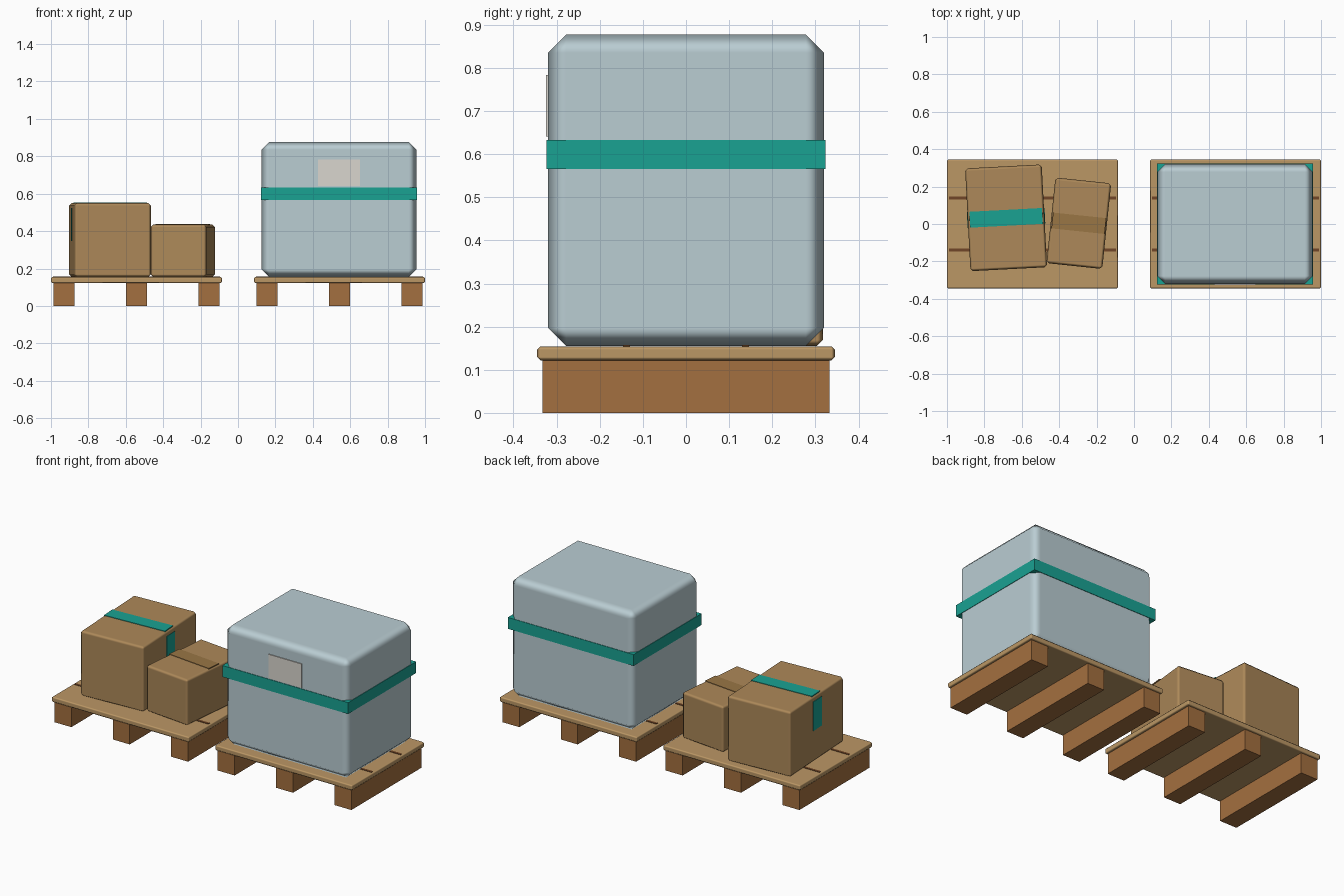
import bpy
from math import radians
from mathutils import Matrix, Vector

if "Cube" in bpy.data.objects:
    bpy.data.objects.remove(bpy.data.objects["Cube"])


def material(name, rgb):
    m = bpy.data.materials.new(name)
    m.diffuse_color = (*rgb, 1)
    m.use_nodes = True
    m.node_tree.nodes["Principled BSDF"].inputs["Base Color"].default_value = m.diffuse_color
    return m


DECK = material("deck_wood", (0.50, 0.31, 0.13))
RUNNER = material("runner_wood", (0.37, 0.16, 0.05))
GROOVE = material("groove_wood", (0.16, 0.06, 0.02))
CARD = material("cardboard", (0.42, 0.25, 0.10))
BROWN = material("brown_tape", (0.32, 0.18, 0.06))
TEAL = material("teal_band", (0.01, 0.36, 0.29))
WRAP = material("wrap", (0.49, 0.61, 0.65))
LABEL = material("label", (0.70, 0.67, 0.62))


def box(name, centre, size, mat, bevel=0, segments=1, turn=None):
    """Box, optionally bevelled and placed by a turn matrix."""
    bpy.ops.mesh.primitive_cube_add(size=1)
    o = bpy.context.object
    o.name = name
    o.data.transform(Matrix.Diagonal((*size, 1)))
    o.matrix_world = (turn or Matrix()) @ Matrix.Translation(Vector(centre))
    o.data.materials.append(mat)
    if bevel:
        o.data.shade_smooth()
        b = o.modifiers.new("bevel", 'BEVEL')
        b.width, b.segments, b.harden_normals = bevel, segments, True
    return o


# Two pallets: deck, three runners, two dark board joints
for side, px in (("left", -0.5425), ("right", 0.5425)):
    box(f"{side}_deck", (px, 0, 0.138), (0.915, 0.69, 0.033), DECK, 0.008)
    for i, dx in enumerate((-0.388, 0, 0.388)):
        box(f"{side}_runner_{i + 1}", (px + dx, 0, 0.061), (0.112, 0.666, 0.122), RUNNER)
    for i, y in enumerate((-0.138, 0.138)):
        box(f"{side}_board_joint_{i + 1}", (px, y, 0.153), (0.893, 0.016, 0.008), GROOVE)

# Wrapped load with strap and label
box("wrapped_load", (0.54, 0, 0.516), (0.83, 0.64, 0.722), WRAP, 0.042)
box("load_strap", (0.54, 0, 0.599), (0.836, 0.646, 0.068), TEAL)
box("load_label", (0.54, -0.321, 0.712), (0.222, 0.008, 0.143), LABEL)


def carton(name, x, y, angle, size, tape, drops):
    """Turned carton on the deck, with tape on top and down the sides."""
    t = Matrix.Translation((x, y, 0.155)) @ Matrix.Rotation(radians(angle), 4, 'Z')
    w, d, h = size
    box(name, (0, 0, h / 2), size, CARD, 0.014, 1, t)
    box(name + "_top_tape", (0, 0, h), (w * 0.95, 0.085, 0.006), tape, turn=t)
    if drops:
        for s, label in ((-1, "left"), (1, "right")):
            box(f"{name}_{label}_tape", (s * w / 2, 0, h - 0.115), (0.006, 0.085, 0.175),
                tape, turn=t)


# Two cartons
carton("large_carton", -0.684, 0.033, 3, (0.41, 0.55, 0.395), TEAL, True)
carton("small_carton", -0.295, 0.004, -6, (0.30, 0.46, 0.28), BROWN, False)
